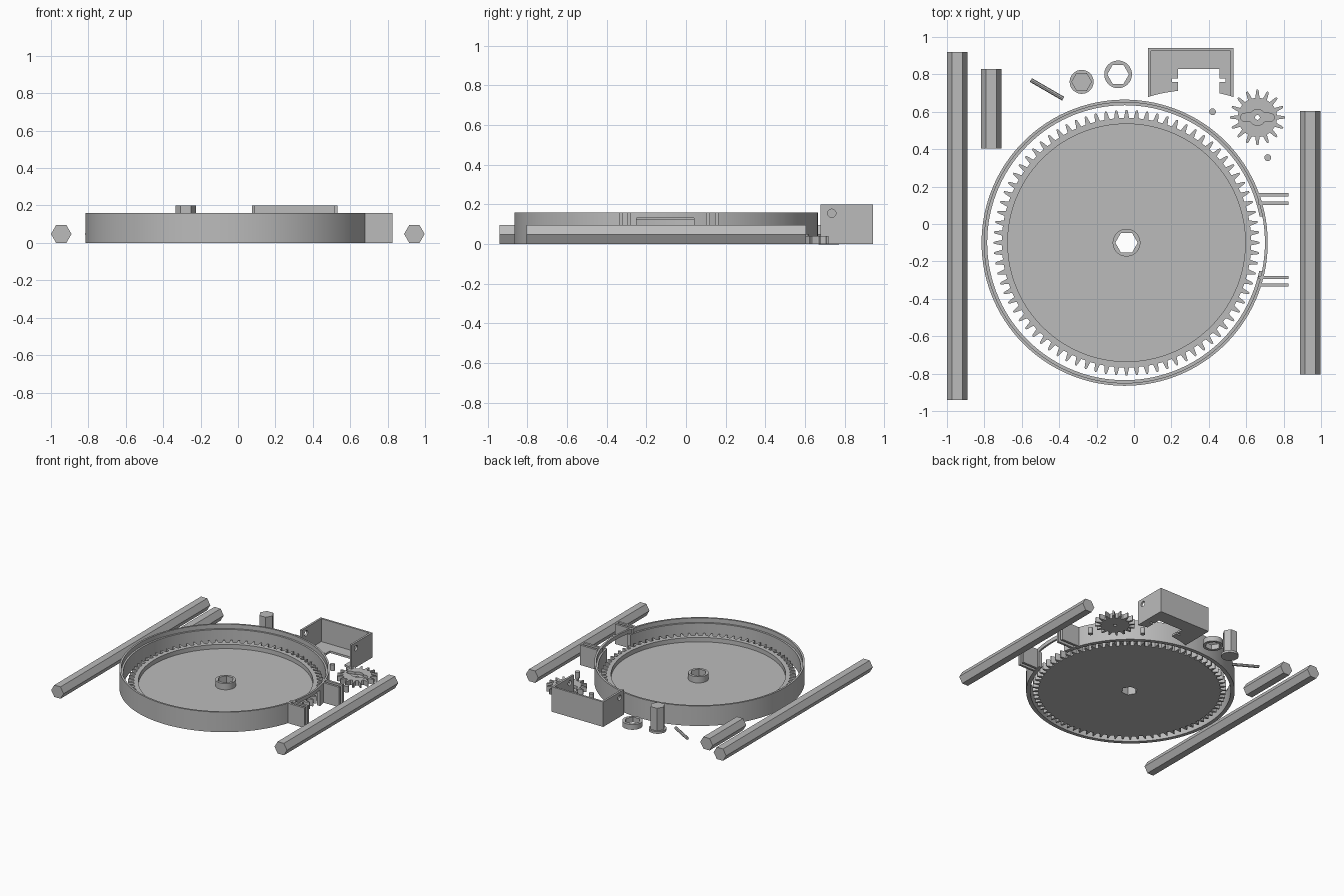
import bpy, bmesh, math
from mathutils import Matrix, Vector

if "Cube" in bpy.data.objects:
    bpy.data.objects.remove(bpy.data.objects["Cube"])

grey = bpy.data.materials.new("plain grey")
grey.diffuse_color = (0.5, 0.5, 0.5, 1)
grey.use_nodes = True
grey.node_tree.nodes["Principled BSDF"].inputs["Base Color"].default_value = grey.diffuse_color


def finish(name, bm):
    bmesh.ops.recalc_face_normals(bm, faces=bm.faces)
    me = bpy.data.meshes.new(name)
    bm.to_mesh(me)
    bm.free()
    me.materials.append(grey)
    ob = bpy.data.objects.new(name, me)
    bpy.context.collection.objects.link(ob)
    return ob


def prism(name, pts, z0, z1, matrix=None):
    """Extrude a 2D outline from z0 to z1."""
    bm = bmesh.new()
    face = bm.faces.new([bm.verts.new((x, y, z0)) for x, y in pts])
    top = bmesh.ops.extrude_face_region(bm, geom=[face])["geom"]
    bmesh.ops.translate(bm, verts=[v for v in top if isinstance(v, bmesh.types.BMVert)],
                        vec=(0, 0, z1 - z0))
    if matrix:
        bm.transform(matrix)
    return finish(name, bm)


def ngon(cx, cy, r, n):
    return [(cx + r * math.cos(2 * math.pi * i / n), cy + r * math.sin(2 * math.pi * i / n))
            for i in range(n)]


def rect(x0, x1, y0, y1):
    return [(x0, y0), (x1, y0), (x1, y1), (x0, y1)]


def rod(name, pos, direction, r, length, n=24):
    """Prism centred on pos and running along direction."""
    turn = Vector(direction).to_track_quat('Z', 'Y').to_matrix().to_4x4()
    return prism(name, ngon(0, 0, r, n), -length / 2, length / 2, Matrix.Translation(pos) @ turn)


def boolean(ob, other, op='DIFFERENCE'):
    mod = ob.modifiers.new("join", 'BOOLEAN')
    mod.object, mod.operation, mod.solver = other, op, 'EXACT'
    bpy.context.view_layer.update()
    dg = bpy.context.evaluated_depsgraph_get()
    me = bpy.data.meshes.new_from_object(ob.evaluated_get(dg))
    ob.modifiers.clear()
    ob.data = me
    bpy.data.objects.remove(other)


def gear_outline(cx, cy, root, tip, n):
    shape = [(-0.27, 0), (-0.2, 0.35), (-0.13, 0.8), (-0.07, 1),
             (0.07, 1), (0.13, 0.8), (0.2, 0.35), (0.27, 0)]
    pts = []
    for i in range(n):
        for f, h in shape:
            a, r = 2 * math.pi * (i + f) / n, root + (tip - root) * h
            pts.append((cx + r * math.cos(a), cy + r * math.sin(a)))
    return pts


def smooth(ob):
    bpy.ops.object.select_all(action='DESELECT')
    ob.select_set(True)
    bpy.context.view_layer.objects.active = ob
    bpy.ops.object.shade_smooth_by_angle(angle=math.radians(20))


# Housing ring: turned section with an inner ledge
CX, CY = -0.05, -0.1
section = [(0.765, 0), (0.765, 0.16), (0.75, 0.16), (0.75, 0.125), (0.735, 0.125), (0.735, 0)]
bm = bmesh.new()
N = 120
loops = [[bm.verts.new((CX + r * math.cos(2 * math.pi * i / N),
                        CY + r * math.sin(2 * math.pi * i / N), z)) for r, z in section]
         for i in range(N)]
for i in range(N):
    a, b = loops[i], loops[(i + 1) % N]
    for j in range(len(section)):
        k = (j + 1) % len(section)
        bm.faces.new((a[j], b[j], b[k], a[k]))
ring = finish("housing_ring", bm)
# Window where the pinion meets the turntable
boolean(ring, prism("window_cutter", rect(0.5, 0.85, -0.25, 0.04), -0.1, 0.13))
smooth(ring)

# Mounting ears beside the window
for i, (y0, y1) in enumerate([(0.147, 0.165), (0.102, 0.12), (-0.295, -0.277), (-0.335, -0.317)]):
    ear = prism(f"mounting_ear_{i + 1}", rect(0.665, 0.825, y0, y1), 0, 0.16)
    boolean(ear, rod("hole_cutter", (0.75, (y0 + y1) / 2, 0.055), (0, 1, 0), 0.022, 0.1))

# Toothed turntable dish with a central hub
GX = -0.04
dish = prism("turntable_gear", gear_outline(GX, CY, 0.667, 0.71, 80), 0, 0.055)
boolean(dish, prism("dish_cutter", ngon(GX, CY, 0.635, 120), 0.02, 0.2))
boolean(dish, prism("hub", ngon(GX, CY, 0.074, 48), 0.01, 0.07), 'UNION')
boolean(dish, prism("hex_cutter", ngon(GX, CY, 0.06, 6), -0.1, 0.2))
smooth(dish)

# Pinion with a recess for the drive arm
PX, PY = 0.66, 0.57
pinion = prism("pinion_gear", gear_outline(PX, PY, 0.105, 0.148, 16), 0, 0.04)
arm = []
for side in (0, math.pi):
    tip_x = 0.068 * math.cos(side)
    for k in range(-4, 5):
        a = side + k * math.pi / 8
        arm.append((PX + tip_x + 0.022 * math.cos(a), PY + 0.022 * math.sin(a)))
    for k in range(7):
        a = side + math.radians(33 + k * 19)
        arm.append((PX + 0.043 * math.cos(a), PY + 0.043 * math.sin(a)))
boolean(pinion, prism("arm_cutter", arm, 0.02, 0.1))
boolean(pinion, prism("bore_cutter", ngon(PX, PY, 0.013, 16), -0.1, 0.1))

# Small loose pegs
for i, (x, y) in enumerate([(0.42, 0.6), (0.715, 0.355)]):
    smooth(prism(f"peg_{i + 1}", ngon(x, y, 0.018, 24), 0, 0.05))

# Hexagonal rods lying flat
for name, x, y0, y1 in [("long_rod", -0.945, -0.94, 0.92), ("medium_rod", 0.943, -0.805, 0.605),
                        ("short_rod", -0.763, 0.405, 0.83)]:
    turn = Matrix.Translation((x, 0, 0.0476)) @ Matrix.Rotation(math.pi / 2, 4, 'X')
    prism(name, ngon(0, 0, 0.055, 6), -y1, -y0, turn)

# Hexagonal post with a round foot and a cross hole
post = prism("hex_post", ngon(-0.28, 0.76, 0.055, 6), 0, 0.2)
boolean(post, prism("post_foot", ngon(-0.28, 0.76, 0.064, 40), 0, 0.018), 'UNION')
diag = (math.cos(math.radians(-30)), math.sin(math.radians(-30)), 0)
boolean(post, rod("cross_cutter", (-0.28, 0.76, 0.18), diag, 0.012, 0.3, 16))

# Locking pin
rod("locking_pin", (-0.465, 0.72, 0.01), diag, 0.0115, 0.2, 8)

# Collar with hexagonal hole
collar = prism("collar", ngon(-0.085, 0.8, 0.074, 48), 0, 0.042)
boolean(collar, prism("hex_cutter", ngon(-0.085, 0.8, 0.058, 6), -0.1, 0.2))
smooth(collar)

# Motor bracket: floor with a curved front edge, three walls
MX, HALF = 0.304, 0.229
front = [(MX + dx, 0.715 - dx * dx / 1.45) for dx in [HALF * (k / 8 - 1) for k in range(17)]]
outline = front + [(MX + HALF, 0.942), (MX - HALF, 0.942)]
bracket = prism("motor_bracket", outline, 0, 0.2)
boolean(bracket, prism("inside_cutter", rect(MX - HALF + 0.016, MX + HALF - 0.016, 0.5, 0.926),
                       0.016, 0.3))
boolean(bracket, prism("motor_cutter", rect(0.235, 0.457, 0.5, 0.83), -0.1, 0.1))
boolean(bracket, prism("slot_cutter", rect(0.203, 0.489, 0.76, 0.777), -0.1, 0.1))
boolean(bracket, rod("pivot_cutter", (MX, 0.735, 0.155), (1, 0, 0), 0.021, 0.8))
